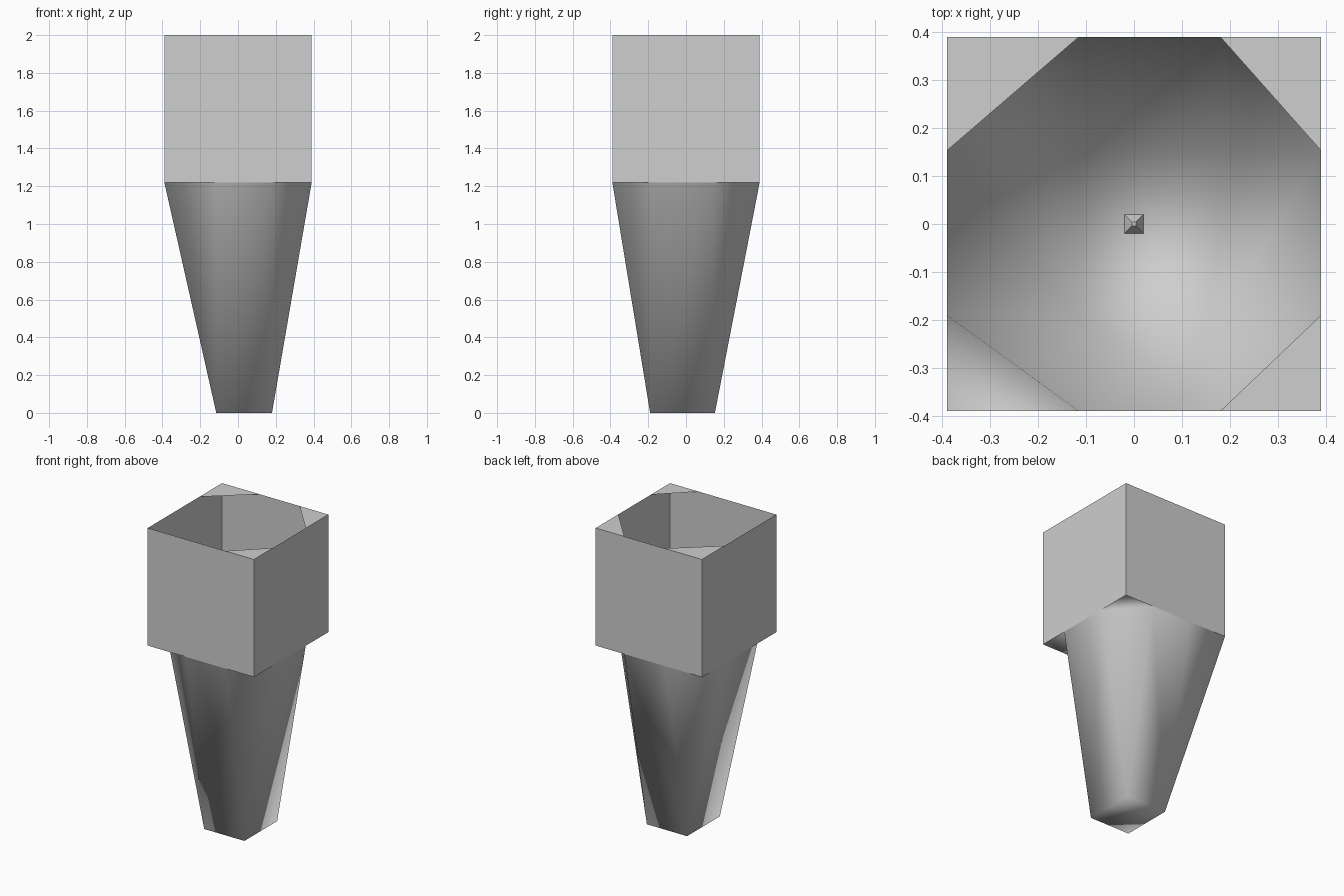
import bpy
import bmesh

old = bpy.data.objects.get("Cube")
if old:
    bpy.data.objects.remove(old, do_unlink=True)

# One plain grey for everything
grey = bpy.data.materials.new("plain_grey")
grey.use_nodes = True
colour = (0.62, 0.62, 0.62, 1)
grey.diffuse_color = colour
grey.node_tree.nodes["Principled BSDF"].inputs["Base Color"].default_value = colour

HALF, SHOULDER, TOP = 0.39, 1.22, 2.0
X = {-1: -0.115, 1: 0.18}    # foot edges, also ends of the corner cuts
Y = {-1: -0.19, 1: 0.153}
CORNERS = [(-1, -1), (1, -1), (1, 1), (-1, 1)]


def build(name, faces, smooth=False):
    """Make an open shell from a list of polygons."""
    bm = bmesh.new()
    for points in faces:
        bm.faces.new([bm.verts.new(p) for p in points])
    bmesh.ops.remove_doubles(bm, verts=bm.verts, dist=0.0005)
    bmesh.ops.recalc_face_normals(bm, faces=bm.faces)
    for f in bm.faces:
        f.smooth = smooth
    mesh = bpy.data.meshes.new(name)
    bm.to_mesh(mesh)
    bm.free()
    mesh.materials.append(grey)
    obj = bpy.data.objects.new(name, mesh)
    bpy.context.collection.objects.link(obj)
    return obj


def corner(sx, sy, z):
    return (sx * HALF, sy * HALF, z)


def cut_on_x(sx, sy, z):
    return (sx * HALF, Y[sy], z)


def cut_on_y(sx, sy, z):
    return (X[sx], sy * HALF, z)


def foot(sx, sy):
    return (X[sx], Y[sy], 0)


# Square sleeve, open at the top
walls = []
for i, a in enumerate(CORNERS):
    b = CORNERS[(i + 1) % 4]
    walls.append([corner(*a, SHOULDER), corner(*b, SHOULDER),
                  corner(*b, TOP), corner(*a, TOP)])
build("square_sleeve", walls)

# Triangular plates across the rim corners
build("rim_corner_plates",
      [[corner(*c, TOP), cut_on_y(*c, TOP), cut_on_x(*c, TOP)]
       for c in CORNERS[1:]])

# Tapered shank: four sides, four corner facets and a closed foot
shank = [[foot(*c) for c in CORNERS]]
for s in (-1, 1):
    shank.append([foot(-1, s), foot(1, s),
                  cut_on_y(1, s, SHOULDER), cut_on_y(-1, s, SHOULDER)])
    shank.append([foot(s, -1), foot(s, 1),
                  cut_on_x(s, 1, SHOULDER), cut_on_x(s, -1, SHOULDER)])
for c in CORNERS:
    a, b = cut_on_x(*c, SHOULDER), cut_on_y(*c, SHOULDER)
    tip = corner(*c, SHOULDER)
    if c == (-1, 1):         # this corner runs full to the foot
        shank += [[foot(*c), a, tip], [foot(*c), tip, b]]
    else:                    # the others are cut, with a flat ledge
        shank += [[foot(*c), a, b], [a, tip, b]]
build("tapered_shank", shank, smooth=True)

# Tiny square stud on the inner floor
r = 0.02
base = [(sx * r, sy * r, 0.002) for sx, sy in CORNERS]
tip = [(sx * r / 5, sy * r / 5, 0.03) for sx, sy in CORNERS]
build("floor_stud", [base, tip] + [
    [base[i], base[(i + 1) % 4], tip[(i + 1) % 4], tip[i]] for i in range(4)])
